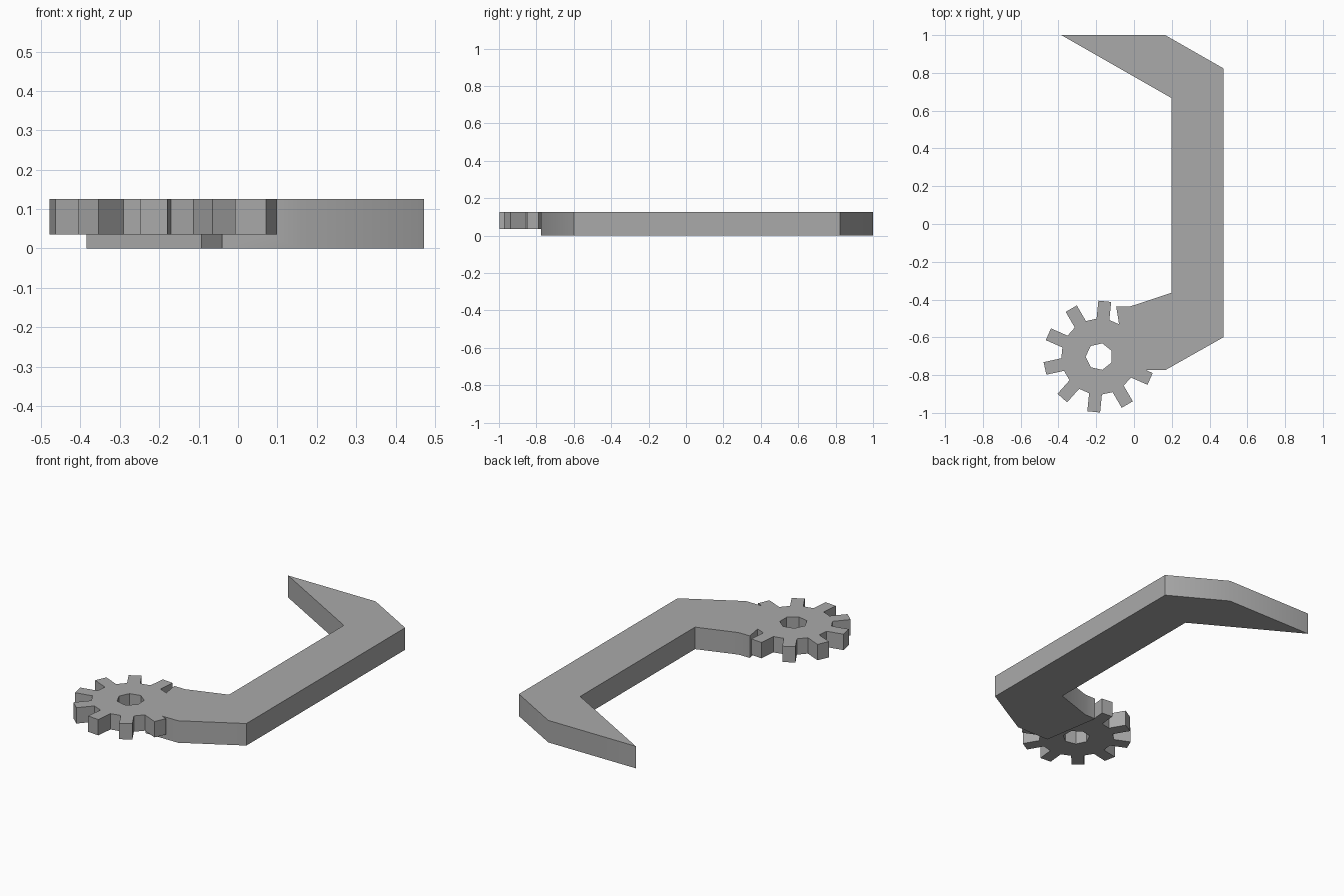
import bpy
import bmesh
from math import cos, sin, radians, sqrt

cube = bpy.data.objects.get("Cube")
if cube:
    bpy.data.objects.remove(cube, do_unlink=True)

# Single flat colour
grey = bpy.data.materials.new("plain grey")
grey.use_nodes = True
colour = (0.4, 0.4, 0.4, 1)
grey.diffuse_color = colour
grey.node_tree.nodes["Principled BSDF"].inputs["Base Color"].default_value = colour


def prism(name, outline, bottom, top):
    """Extrude a counter-clockwise outline from bottom to top."""
    bm = bmesh.new()
    face = bm.faces.new([bm.verts.new((x, y, bottom)) for x, y in outline])
    extruded = bmesh.ops.extrude_face_region(bm, geom=[face], use_keep_orig=True)
    verts = [v for v in extruded["geom"] if isinstance(v, bmesh.types.BMVert)]
    bmesh.ops.translate(bm, verts=verts, vec=(0, 0, top - bottom))
    bmesh.ops.recalc_face_normals(bm, faces=bm.faces)
    mesh = bpy.data.meshes.new(name)
    bm.to_mesh(mesh)
    bm.free()
    mesh.materials.append(grey)
    obj = bpy.data.objects.new(name, mesh)
    bpy.context.collection.objects.link(obj)
    return obj


def combine(target, other, operation):
    """Apply a boolean and remove the helper object."""
    mod = target.modifiers.new(operation.title(), "BOOLEAN")
    mod.operation = operation
    mod.solver = "EXACT"
    mod.object = other
    bpy.context.view_layer.objects.active = target
    bpy.ops.object.modifier_apply(modifier=mod.name)
    bpy.data.objects.remove(other, do_unlink=True)


TOP = 0.125
GEAR_BOTTOM = 0.035
CX, CY = -0.184, -0.702

# Hooked arm
arm = prism("hooked_arm", [
    (-0.04, -0.774), (0.165, -0.774), (0.473, -0.6), (0.473, 0.824),
    (0.165, 1.0), (-0.385, 1.0), (0.198, 0.667), (0.198, -0.364),
    (-0.025, -0.438), (-0.094, -0.438)], 0, TOP)

# Gear with straight-sided teeth
TEETH, ROOT, TIP, HALF = 10, 0.201, 0.294, 0.034
shoulder = sqrt(ROOT ** 2 - HALF ** 2)
gear_outline = []
for i in range(TEETH):
    a = radians(84.3 + i * 360 / TEETH)
    for r, s in ((shoulder, -HALF), (TIP, -HALF), (TIP, HALF), (shoulder, HALF)):
        gear_outline.append((CX + r * cos(a) - s * sin(a),
                             CY + r * sin(a) + s * cos(a)))
gear = prism("gear", gear_outline, GEAR_BOTTOM, TOP)

# Seven-sided axle hole
hole_outline = [(CX + 0.072 * cos(radians(180 + i * 360 / 7)),
                 CY + 0.072 * sin(radians(180 + i * 360 / 7))) for i in range(7)]

# Join into one solid, then cut the hole
combine(arm, gear, "UNION")
combine(arm, prism("axle_hole_cutter", hole_outline, -0.1, 0.3), "DIFFERENCE")
arm.name = "gear_arm"

bpy.ops.object.select_all(action="DESELECT")
arm.select_set(True)
bpy.context.view_layer.objects.active = arm
bpy.ops.object.shade_smooth_by_angle(angle=radians(35))
